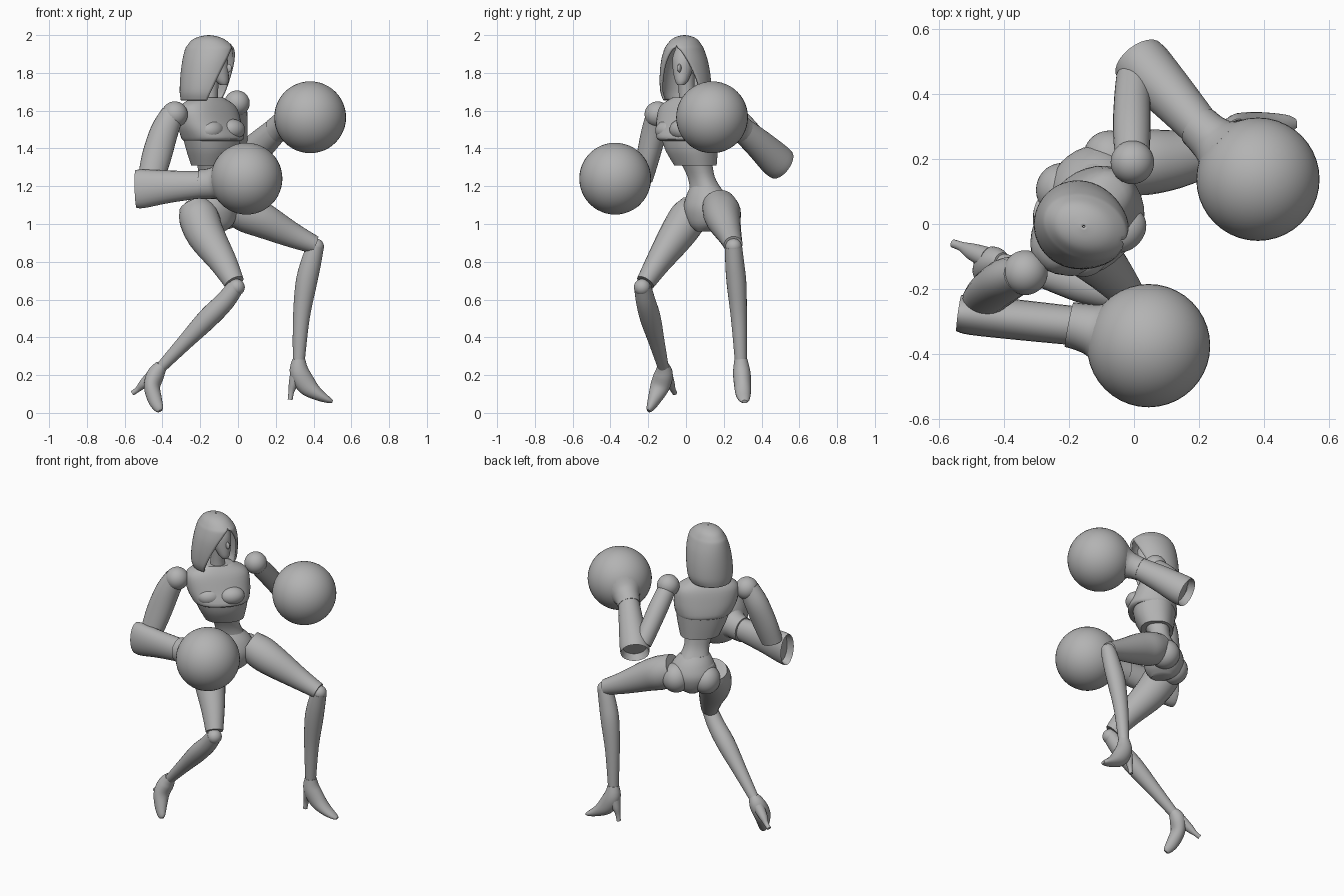
import bpy, bmesh
from math import pi, cos, sin, radians
from mathutils import Vector, Matrix

cube = bpy.data.objects.get("Cube")
if cube:
    bpy.data.objects.remove(cube, do_unlink=True)

grey = bpy.data.materials.new("plain_grey")
grey.use_nodes = True
colour = (0.45, 0.45, 0.45, 1)
grey.diffuse_color = colour
grey.node_tree.nodes["Principled BSDF"].inputs["Base Color"].default_value = colour


def finish(name, bm, angle=35):
    bmesh.ops.recalc_face_normals(bm, faces=bm.faces[:])
    mesh = bpy.data.meshes.new(name)
    bm.to_mesh(mesh)
    bm.free()
    mesh.materials.append(grey)
    obj = bpy.data.objects.new(name, mesh)
    bpy.context.collection.objects.link(obj)
    bpy.ops.object.select_all(action='DESELECT')
    bpy.context.view_layer.objects.active = obj
    obj.select_set(True)
    bpy.ops.object.shade_smooth_by_angle(angle=radians(angle))
    return obj


def ball(name, centre, size, turn=0, tilt=0):
    """Ellipsoid; size is one radius or three."""
    if not isinstance(size, tuple):
        size = (size,) * 3
    bm = bmesh.new()
    bmesh.ops.create_uvsphere(bm, u_segments=40, v_segments=24, radius=1)
    bm.transform(Matrix.Translation(centre) @ Matrix.Rotation(turn, 4, 'Z')
                 @ Matrix.Rotation(tilt, 4, 'Y') @ Matrix.Diagonal((*size, 1)))
    return finish(name, bm)


def spline(rows, steps):
    """Catmull-Rom interpolation of rows of numbers."""
    out = []
    for i in range(len(rows) - 1):
        p0, p1 = rows[max(i - 1, 0)], rows[i]
        p2, p3 = rows[i + 1], rows[min(i + 2, len(rows) - 1)]
        for s in range(steps):
            t = s / steps
            out.append([b + 0.5 * t * (c - a + t * (2*a - 5*b + 4*c - d + t * (3*(b - c) + d - a)))
                        for a, b, c, d in zip(p0, p1, p2, p3)])
    return out + [list(rows[-1])]


def loft(name, rings, cup=0):
    """Skin a list of closed point rings and cap the ends; cup recesses the first cap."""
    bm = bmesh.new()
    loops = [[bm.verts.new(p) for p in ring] for ring in rings]
    n = len(loops[0])
    for a, b in zip(loops, loops[1:]):
        for i in range(n):
            bm.faces.new((a[i], a[(i + 1) % n], b[(i + 1) % n], b[i]))
    start = bm.faces.new(loops[0])
    bm.faces.new(loops[-1])
    bmesh.ops.recalc_face_normals(bm, faces=bm.faces[:])
    if cup:
        bmesh.ops.inset_region(bm, faces=[start], thickness=0.015, depth=0)
        bmesh.ops.translate(bm, verts=start.verts[:], vec=-start.normal * cup)
    return finish(name, bm)


def limb(name, rows, side=(0, 0, 1), steps=4, segments=24, cup=0):
    """Tube through rows of (x, y, z, radius along side, radius across)."""
    rows = spline(rows, steps)
    pts = [Vector(r[:3]) for r in rows]
    rings = []
    for i, (p, r) in enumerate(zip(pts, rows)):
        axis = (pts[min(i + 1, len(pts) - 1)] - pts[max(i - 1, 0)]).normalized()
        u = Vector(side)
        u = (u - axis * u.dot(axis)).normalized()
        v = axis.cross(u)
        rings.append([p + u * r[3] * cos(2*pi*k/segments) + v * r[4] * sin(2*pi*k/segments)
                      for k in range(segments)])
    return loft(name, rings, cup)


def torso(name, rows, turn, power=0.85, steps=4):
    """Level sections of (x, y, z, half width, half depth), turned about z."""
    across = Vector((cos(turn), sin(turn), 0))
    front = Vector((sin(turn), -cos(turn), 0))

    def bend(v):
        return abs(v) ** power * (1 if v > 0 else -1)
    rings = []
    for x, y, z, w, d in spline(rows, steps):
        rings.append([Vector((x, y, z)) + across * w * bend(cos(2*pi*k/32))
                      + front * d * bend(sin(2*pi*k/32)) for k in range(32)])
    return loft(name, rings)


# Body
TURN = radians(45)
torso("upper_chest", [(-.16, .01, 1.67, .09, .06), (-.16, .01, 1.62, .18, .095),
                      (-.15, .01, 1.53, .19, .125), (-.135, .01, 1.46, .172, .145),
                      (-.135, .015, 1.44, .16, .13)], TURN)
torso("ribcage", [(-.14, .02, 1.47, .165, .128), (-.135, .03, 1.39, .145, .118),
                  (-.135, .05, 1.31, .118, .095)], TURN)
torso("waist", [(-.135, .05, 1.34, .09, .075), (-.135, .08, 1.25, .075, .062),
                (-.135, .105, 1.18, .09, .075), (-.135, .11, 1.14, .12, .095)], TURN)
torso("pelvis", [(-.135, .10, 1.2, .085, .07), (-.13, .11, 1.15, .12, .1),
                 (-.13, .115, 1.08, .14, .12), (-.125, .115, 1.0, .1, .1),
                 (-.12, .11, .96, .04, .06)], radians(38), 1)
for side, at in (("left", (-.07, .2, 1.06)), ("right", (-.215, .1, 1.05))):
    ball(side + "_buttock", at, (.085, .09, .09), radians(38))
for side, at in (("left", (-.03, -.02, 1.5)), ("right", (-.14, -.095, 1.495))):
    ball(side + "_bust", at, (.075, .06, .055), TURN)

# Head and hood
HEAD = radians(-20)
limb("neck", [(-.155, .015, 1.58, .06, .06), (-.15, .005, 1.68, .043, .043),
              (-.14, 0, 1.8, .045, .045)], (1, 0, 0))
torso("face", [(-.075, -.027, 1.735, .018, .018), (-.085, -.023, 1.76, .035, .036),
               (-.105, -.017, 1.82, .053, .055), (-.115, -.013, 1.88, .058, .058),
               (-.13, -.01, 1.94, .04, .045)], HEAD + pi / 2, 1)
ball("nose", (-.05, -.035, 1.825), (.018, .01, .022), HEAD)


def hood():
    # z, centre shift forward, half length, half width, opening half-angle
    rows = spline([(1.655, -.025, .125, .12, 64), (1.70, -.02, .135, .135, 57),
                   (1.78, -.01, .142, .134, 46), (1.86, 0, .143, .122, 33),
                   (1.92, .005, .135, .103, 16), (1.945, .005, .122, .09, 1),
                   (1.975, 0, .09, .068, 0), (1.992, 0, .05, .04, 0),
                   (2.0, 0, .004, .004, 0)], 4)
    bm = bmesh.new()
    grid = []
    for z, shift, length, width, gap in rows:
        gap = radians(max(gap, 0))
        line = []
        for k in range(41):
            a = gap + (2 * pi - 2 * gap) * k / 40
            p = Vector((shift + length * cos(a), width * sin(a), z))
            line.append(bm.verts.new(Matrix.Rotation(HEAD, 3, 'Z') @ p + Vector((-.155, -.008, 0))))
        grid.append(line)
    for a, b in zip(grid, grid[1:]):
        for k in range(40):
            bm.faces.new((a[k], a[k + 1], b[k + 1], b[k]))
    bmesh.ops.remove_doubles(bm, verts=bm.verts[:], dist=.0004)
    obj = finish("hood", bm, 50)
    shell = obj.modifiers.new("thickness", 'SOLIDIFY')
    shell.thickness = .012
    shell.offset = -1


hood()

# Arms
ball("right_shoulder", (-.335, -.15, 1.58), .069)
ball("left_shoulder", (-.005, .19, 1.64), .067)
limb("right_upper_arm", [(-.345, -.155, 1.585, .055, .062), (-.39, -.17, 1.49, .066, .074),
                         (-.43, -.2, 1.36, .062, .078), (-.46, -.23, 1.24, .055, .07)], (0, 1, 0))
limb("left_upper_arm", [(-.005, .19, 1.635, .052, .052), (-.007, .29, 1.54, .058, .058),
                        (-.005, .39, 1.43, .056, .056), (0, .45, 1.36, .055, .055)], (1, 0, 0))
limb("right_forearm", [(-.54, -.275, 1.185, .1, .056), (-.5, -.28, 1.187, .102, .062),
                       (-.36, -.295, 1.198, .085, .062), (-.17, -.315, 1.21, .07, .06)], cup=.04)
limb("left_forearm", [(.015, .505, 1.315, .088, .085), (.04, .475, 1.34, .092, .088),
                      (.12, .39, 1.42, .08, .076), (.215, .285, 1.51, .065, .062)], cup=.04)

# Ball gloves with flared cuffs
ball("right_glove", (.045, -.375, 1.24), .19)
ball("left_glove", (.382, .138, 1.565), .19)
limb("right_glove_cuff", [(-.2, -.31, 1.21, .078, .07), (-.16, -.318, 1.212, .08, .074),
                          (-.12, -.328, 1.217, .088, .084), (-.08, -.34, 1.222, .12, .118)])
limb("left_glove_cuff", [(.2, .3, 1.495, .07, .068), (.225, .276, 1.512, .073, .071),
                         (.255, .25, 1.527, .085, .083), (.285, .225, 1.54, .12, .12)])

# Legs
limb("right_thigh", [(-.235, .045, 1.1, .075, .08), (-.21, .015, 1.04, .1, .105),
                     (-.17, -.05, .94, .094, .1), (-.08, -.145, .8, .068, .074),
                     (-.02, -.215, .69, .05, .054)], (0, 1, 0))
limb("left_thigh", [(-.04, .175, 1.1, .09, .09), (.04, .19, 1.06, .102, .1),
                    (.13, .2, 1.02, .094, .09), (.28, .23, .945, .068, .064),
                    (.405, .25, .89, .048, .05)])
ball("right_knee", (-.008, -.232, .665), .044)
ball("left_knee", (.412, .252, .88), .043)
limb("right_shin", [(-.01, -.23, .67, .045, .045), (-.07, -.213, .59, .052, .052),
                    (-.16, -.188, .5, .055, .055), (-.28, -.155, .375, .042, .042),
                    (-.408, -.12, .24, .029, .029)], (0, 1, 0))
limb("left_shin", [(.41, .252, .88, .045, .045), (.385, .258, .79, .05, .054),
                   (.36, .268, .68, .052, .056), (.335, .28, .5, .042, .044),
                   (.322, .29, .28, .032, .032)], (0, 1, 0))

# High-heeled feet
limb("right_foot", [(-.405, -.12, .25, .032, .032), (-.435, -.118, .205, .046, .05),
                    (-.455, -.138, .14, .042, .052), (-.44, -.168, .07, .038, .035),
                    (-.42, -.19, .025, .026, .02), (-.413, -.198, .01, .014, .01)], (1, -.3, 0))
limb("left_foot", [(.322, .29, .285, .034, .034), (.325, .295, .215, .046, .052),
                   (.365, .3, .145, .045, .052), (.42, .303, .1, .04, .034),
                   (.475, .308, .07, .028, .018), (.5, .31, .06, .014, .008)], (0, 1, 0))
limb("right_heel", [(-.45, -.105, .2, .034, .034), (-.5, -.085, .155, .026, .024),
                    (-.53, -.07, .125, .015, .015), (-.558, -.06, .105, .013, .013)], (0, 1, 0))
limb("left_heel", [(.31, .297, .2, .036, .036), (.292, .3, .15, .026, .024),
                   (.282, .3, .11, .015, .015), (.276, .3, .07, .013, .013)], (0, 1, 0))
